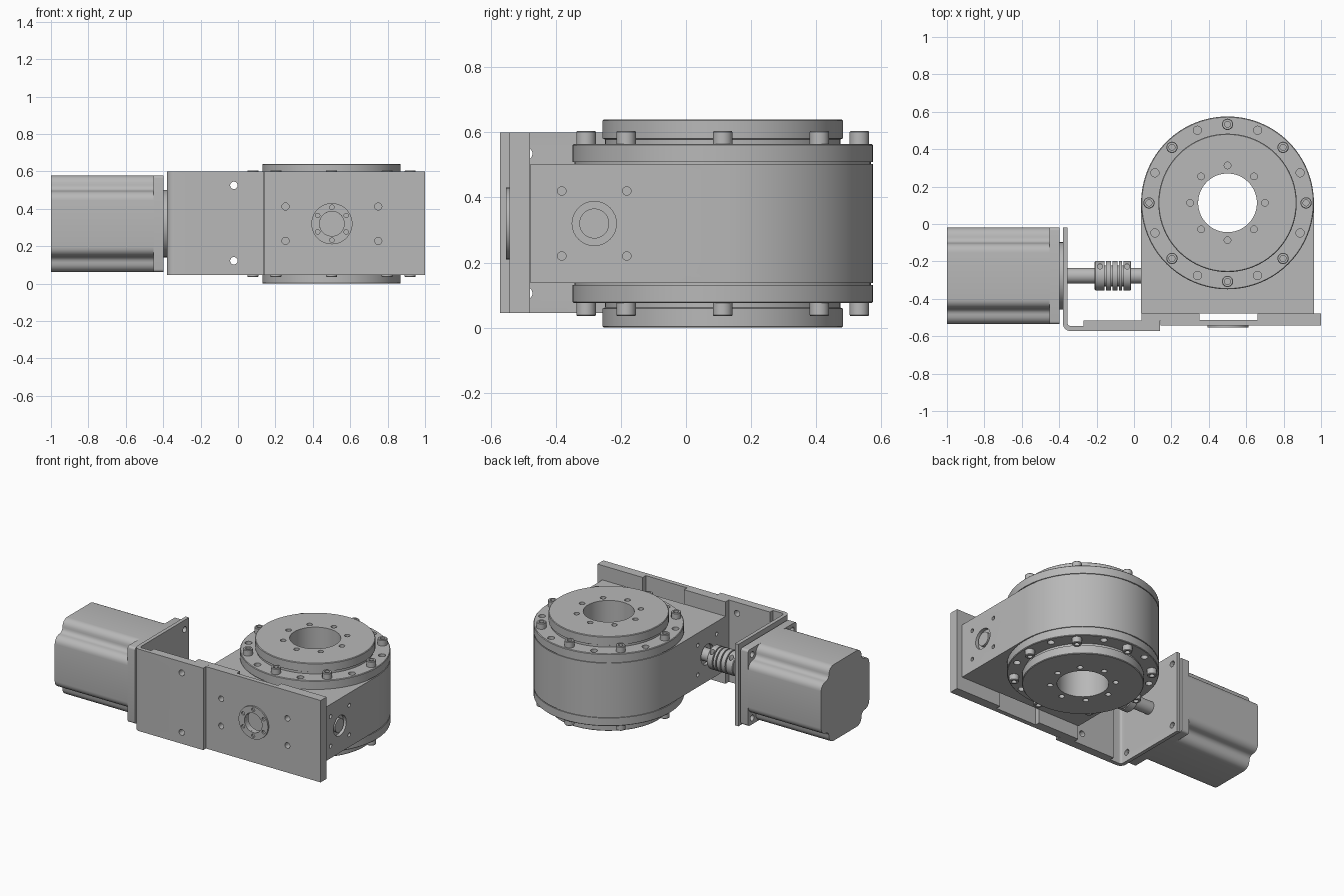
import bpy, bmesh, math

cube = bpy.data.objects.get("Cube")
if cube:
    bpy.data.objects.remove(cube, do_unlink=True)

grey = bpy.data.materials.new("machined_grey")
grey.use_nodes = True
grey.diffuse_color = (0.48, 0.48, 0.48, 1)
grey.node_tree.nodes["Principled BSDF"].inputs["Base Color"].default_value = (0.48, 0.48, 0.48, 1)

MID = 0.32                 # mid height of the whole unit
CX, CY = 0.5, 0.113        # rotary axis
SY = -0.277                # drive shaft y


def place(axis, a, b, h):
    return {"X": (h, a, b), "Y": (a, h, b), "Z": (a, b, h)}[axis]


def finish(name, bm, smooth=True):
    bmesh.ops.remove_doubles(bm, verts=bm.verts, dist=1e-5)
    bmesh.ops.recalc_face_normals(bm, faces=bm.faces)
    me = bpy.data.meshes.new(name)
    bm.to_mesh(me)
    bm.free()
    me.materials.append(grey)
    ob = bpy.data.objects.new(name, me)
    bpy.context.collection.objects.link(ob)
    if smooth:
        shade(ob)
    return ob


def activate(ob):
    bpy.ops.object.select_all(action="DESELECT")
    ob.select_set(True)
    bpy.context.view_layer.objects.active = ob


def shade(ob):
    activate(ob)
    bpy.ops.object.shade_smooth_by_angle(angle=math.radians(30))


def add_prism(bm, axis, pts, h0, h1):
    lo = [bm.verts.new(place(axis, a, b, h0)) for a, b in pts]
    hi = [bm.verts.new(place(axis, a, b, h1)) for a, b in pts]
    bm.faces.new(lo)
    bm.faces.new(hi)
    n = len(pts)
    for i in range(n):
        j = (i + 1) % n
        bm.faces.new((lo[i], lo[j], hi[j], hi[i]))


def prism(name, axis, pts, h0, h1):
    bm = bmesh.new()
    add_prism(bm, axis, pts, h0, h1)
    return finish(name, bm)


def lathe(name, axis, ca, cb, profile, n=48):
    # closed (radius, height) loop turned about an axis
    bm = bmesh.new()
    rings = []
    for i in range(n):
        t = 2 * math.pi * i / n
        rings.append([bm.verts.new(place(axis, ca + r * math.cos(t), cb + r * math.sin(t), h))
                      for r, h in profile])
    m = len(profile)
    for i in range(n):
        p, q = rings[i], rings[(i + 1) % n]
        for k in range(m):
            l = (k + 1) % m
            if profile[k][0] or profile[l][0]:
                bm.faces.new((p[k], p[l], q[l], q[k]))
    bmesh.ops.dissolve_degenerate(bm, dist=1e-6, edges=bm.edges)
    return finish(name, bm)


def rod(name, axis, ca, cb, r, h0, h1, n=40):
    return prism(name, axis, arc(ca, cb, r, 0, 360, n)[:-1], h0, h1)


def arc(ca, cb, r, d0, d1, n):
    angles = [math.radians(d0 + (d1 - d0) * i / n) for i in range(n + 1)]
    return [(ca + r * math.cos(t), cb + r * math.sin(t)) for t in angles]


def drill(ob, axis, spots, r, h0, h1, n=20):
    # cuts a group of equal round holes
    bm = bmesh.new()
    for a, b in spots:
        add_prism(bm, axis, arc(a, b, r, 0, 360, n)[:-1], h0, h1)
    cutter = finish("cutter", bm, False)
    cutter.hide_render = True
    mod = ob.modifiers.new("holes", "BOOLEAN")
    mod.operation, mod.solver, mod.object = "DIFFERENCE", "EXACT", cutter
    activate(ob)
    bpy.ops.object.modifier_apply(modifier=mod.name)
    bpy.data.objects.remove(cutter, do_unlink=True)
    shade(ob)


def circle(ca, cb, r, count, start=0.0):
    return arc(ca, cb, r, start, start + 360, count)[:-1]


def corners(ca, cb, da, db):
    return [(ca + s * da, cb + t * db) for s in (-1, 1) for t in (-1, 1)]


# Gear housing: half round at the back, square at the front
R = 0.462
housing = prism("gear_housing", "Z",
                [(CX - R, -0.478), (CX + R, -0.478)] + arc(CX, CY, R, 0, 180, 64),
                MID - 0.183, MID + 0.183)
drill(housing, "Z", [(CX, CY)], 0.157, -1, 1, 64)
for side, (h0, h1) in (("right", (0.94, 1.1)), ("left", (-0.1, 0.06))):
    drill(housing, "X", [(SY - 0.005, MID)], 0.068, h0, h1, 32)
    drill(housing, "X", corners(SY - 0.005, MID, 0.1, 0.1), 0.013, h0, h1)
rod("input_shaft_end", "X", SY - 0.005, MID, 0.046, 0.9, 0.958)

# Flange rings, rotating tables and bolts, above and below
for s, side in ((1, "upper"), (-1, "lower")):
    def z(h):
        return MID + s * h
    ring = lathe(side + "_flange_ring", "Z", CX, CY,
                 [(0.3, z(0.17)), (R - 0.006, z(0.17)), (R - 0.006, z(0.189)), (R, z(0.189)),
                  (R, z(0.241)), (R - 0.004, z(0.245)), (0.3, z(0.245))], 80)
    drill(ring, "Z", circle(CX, CY, 0.42, 8, 22.5), 0.022, z(0.2), z(0.3))
    table = lathe(side + "_rotary_table", "Z", CX, CY,
                  [(0.157, z(0.15)), (0.362, z(0.15)), (0.362, z(0.258)), (0.37, z(0.262)),
                   (0.37, z(0.316)), (0.366, z(0.32)), (0.157, z(0.32))], 80)
    drill(table, "Z", circle(CX, CY, 0.2, 8), 0.018, z(0.26), z(0.4))
    for i, (x, y) in enumerate(circle(CX, CY, 0.42, 8)):
        lathe(f"{side}_bolt_{i + 1}", "Z", x, y,
              [(0, z(0.24)), (0.03, z(0.24)), (0.03, z(0.281)), (0.027, z(0.285)),
               (0.016, z(0.285)), (0.016, z(0.262)), (0, z(0.262))], 24)

# Mounting plate with a slot across its back
plate = prism("mounting_plate", "Z",
              [(0.04, -0.479), (0.04, -0.515), (0.141, -0.515), (0.141, -0.543), (1, -0.543),
               (1, -0.479), (0.66, -0.479), (0.66, -0.512), (0.35, -0.512), (0.35, -0.479)],
              0.045, 0.6)
drill(plate, "Y", corners(0.502, MID, 0.248, 0.092), 0.019, -0.6, -0.47)
drill(plate, "Y", [(0.502, MID)], 0.066, -0.6, -0.4, 32)
boss = lathe("pilot_boss", "Y", 0.502, MID,
             [(0.066, -0.53), (0.11, -0.53), (0.11, -0.554), (0.066, -0.554)], 40)
drill(boss, "Y", circle(0.502, MID, 0.088, 6, 30), 0.012, -0.6, -0.54)

# Bent motor bracket
bracket = prism("motor_bracket", "Z",
                [(-0.38, -0.018)] + arc(-0.34, -0.532, 0.04, 180, 270, 8)
                + [(0.14, -0.572), (0.14, -0.515), (-0.27, -0.515), (-0.27, -0.545)]
                + arc(-0.34, -0.53, 0.015, 270, 180, 5) + [(-0.355, -0.018)],
                0.045, 0.6)
drill(bracket, "Y", [(-0.022, 0.122), (-0.022, 0.525)], 0.02, -0.7, -0.4)
drill(bracket, "X", corners(SY, MID, 0.215, 0.215), 0.02, -0.5, -0.3)

# Motor: square body with grooved corners, flange and pilot
quarter = (arc(0.208, 0.125, 0.05, 0, 90, 6) + arc(0.208, 0.208, 0.033, 270, 180, 5)[1:-1]
           + arc(0.125, 0.208, 0.05, 0, 90, 6))
outline = []
for k in range(4):
    c, s = round(math.cos(k * math.pi / 2)), round(math.sin(k * math.pi / 2))
    outline += [(SY + c * a - s * b, MID + s * a + c * b) for a, b in quarter]
prism("motor_body", "X", outline, -1, -0.45)
E, F = 0.258, 0.243
flange_pts = []
for k in range(4):
    sa, sb = ((1, 1), (-1, 1), (-1, -1), (1, -1))[k]
    flange_pts += arc(SY + sa * F, MID + sb * F, E - F, 90 * k, 90 * k + 90, 4)
flange = prism("motor_flange", "X", flange_pts, -0.453, -0.397)
drill(flange, "X", corners(SY, MID, 0.215, 0.215), 0.02, -0.6, -0.3)
rod("motor_pilot", "X", SY, MID, 0.18, -0.4, -0.37, 48)

# Drive shaft and grooved coupling
rod("drive_shaft", "X", SY, MID, 0.042, -0.38, 0.1)
profile = [(0.03, -0.21), (0.074, -0.21), (0.078, -0.206)]
for g in (-0.155, -0.118, -0.085, -0.06):
    profile += [(0.078, g - 0.004), (0.056, g - 0.004), (0.056, g + 0.004), (0.078, g + 0.004)]
profile += [(0.078, -0.019), (0.074, -0.015), (0.03, -0.015)]
coupling = lathe("shaft_coupling", "X", SY, MID, profile, 40)
drill(coupling, "Z", [(-0.037, SY + 0.05), (-0.182, SY + 0.05)], 0.014, MID + 0.02, MID + 0.2)
